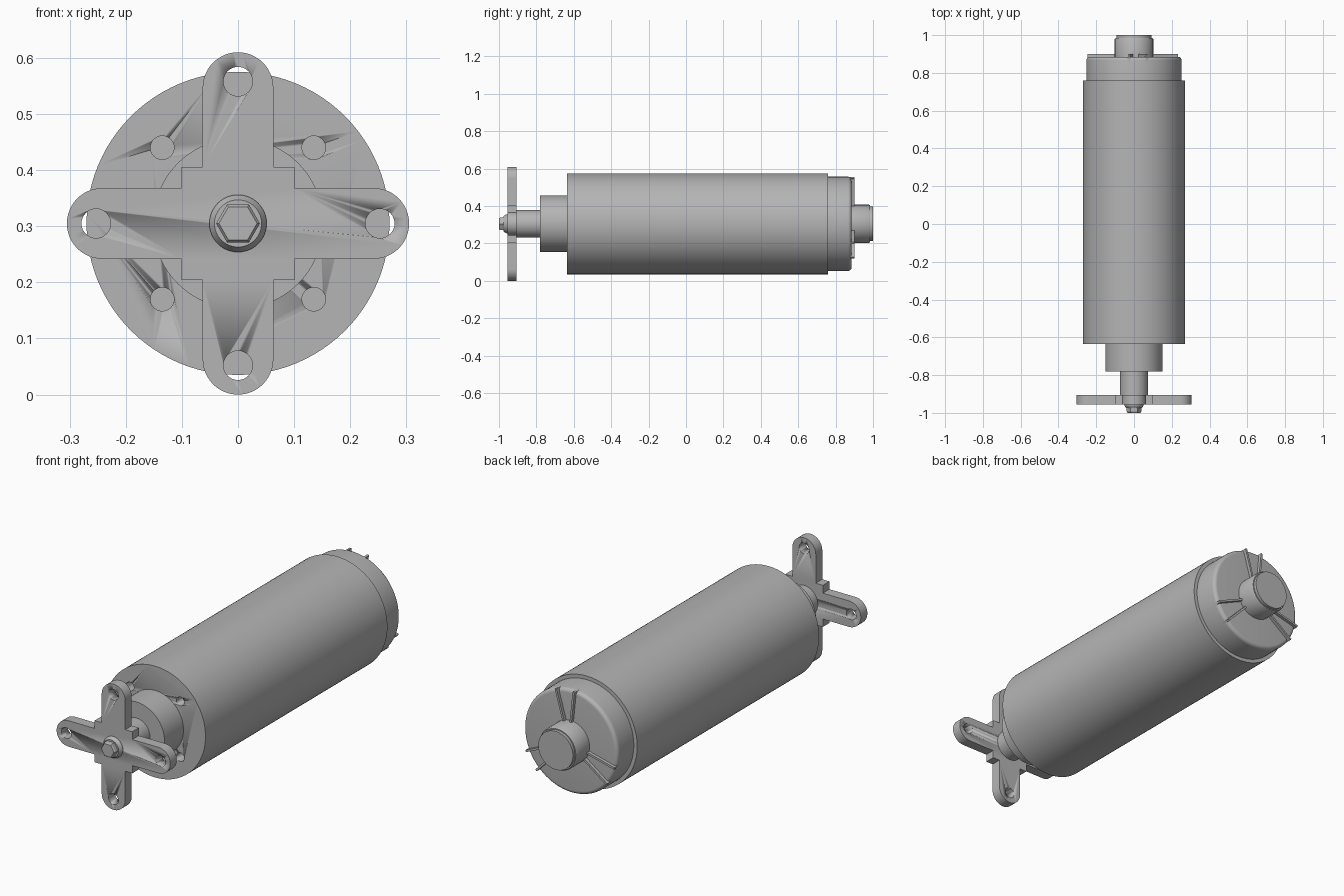
import bpy, bmesh
from math import pi, sin, cos, radians
from mathutils import Matrix, Vector

if "Cube" in bpy.data.objects:
    bpy.data.objects.remove(bpy.data.objects["Cube"])

AXIS_Z = 0.305
SEGMENTS = 96

metal = bpy.data.materials.new("grey metal")
metal.use_nodes = True
GREY = (0.46, 0.46, 0.46, 1)
metal.diffuse_color = GREY
metal.node_tree.nodes["Principled BSDF"].inputs["Base Color"].default_value = GREY


def finish(name, bm, smooth=True):
    bmesh.ops.recalc_face_normals(bm, faces=bm.faces)
    mesh = bpy.data.meshes.new(name)
    bm.to_mesh(mesh)
    bm.free()
    mesh.materials.append(metal)
    obj = bpy.data.objects.new(name, mesh)
    bpy.context.collection.objects.link(obj)
    if smooth:
        bpy.ops.object.select_all(action='DESELECT')
        obj.select_set(True)
        bpy.context.view_layer.objects.active = obj
        bpy.ops.object.shade_smooth_by_angle(angle=radians(30))
    return obj


def turned(name, profile, sides=SEGMENTS, x=0, z=AXIS_Z, smooth=True):
    """Capped solid of revolution along y from (radius, y) pairs."""
    bm = bmesh.new()
    rings = [[bm.verts.new((x + r * cos(2 * pi * i / sides), y,
                            z + r * sin(2 * pi * i / sides)))
              for i in range(sides)] for r, y in profile]
    for a, b in zip(rings, rings[1:]):
        for i in range(sides):
            j = (i + 1) % sides
            bm.faces.new((a[i], a[j], b[j], b[i]))
    bm.faces.new(rings[0])
    bm.faces.new(rings[-1])
    return finish(name, bm, smooth)


def drill(obj, cutters):
    """Subtract cutters, bake the result and discard them."""
    for c in cutters:
        mod = obj.modifiers.new("hole", 'BOOLEAN')
        mod.operation = 'DIFFERENCE'
        mod.solver = 'EXACT'
        mod.object = c
        c.hide_render = True
    graph = bpy.context.evaluated_depsgraph_get()
    mesh = bpy.data.meshes.new_from_object(obj.evaluated_get(graph))
    obj.modifiers.clear()
    obj.data = mesh
    for c in cutters:
        bpy.data.objects.remove(c)


# Main motor housing with four screw holes in its front face
housing = turned("motor_housing", [(0.27, -0.635), (0.27, 0.76)])
drill(housing, [turned("hole_cutter", [(0.021, -0.7), (0.021, -0.57)], 32,
                       sx * 0.135, AXIS_Z + sz * 0.135)
                for sx in (-1, 1) for sz in (-1, 1)])

# Front collar and output shaft
turned("front_collar", [(0.152, -0.78), (0.152, -0.63)])
turned("output_shaft", [(0.074, -0.92), (0.074, -0.77)])

# Rear cap with a rounded rim
rim = 0.018
corner = [(0.252 - rim + rim * cos(t * pi / 12), 0.885 - rim + rim * sin(t * pi / 12))
          for t in range(7)]
turned("rear_cap", [(0.252, 0.75)] + corner)

# Rear boss with a stepped end
turned("rear_boss", [(0.102, 0.88), (0.102, 0.978), (0.098, 0.985),
                     (0.093, 0.985), (0.093, 1.0)])

# Three pairs of thin ribs on the rear cap
for pair in range(3):
    for side in (-1, 1):
        angle = radians(5 + 120 * pair + 11 * side)
        bm = bmesh.new()
        bmesh.ops.create_cube(bm, size=1)
        bmesh.ops.scale(bm, vec=(0.01, 0.045, 0.16), verts=bm.verts)
        bmesh.ops.translate(bm, vec=(0, 0.878, 0.172), verts=bm.verts)
        bmesh.ops.transform(bm, verts=bm.verts, matrix=Matrix.Translation(
            (0, 0, AXIS_Z)) @ Matrix.Rotation(angle, 4, 'Y'))
        finish("rear_rib", bm, False)

# Cross-shaped mounting horn: one arm outline repeated by quarter turns
HALF, REACH, HUB = 0.063, 0.242, 0.101
arm = [(HUB, -HUB), (HUB, -HALF)]
arm += [(REACH + HALF * cos(a), HALF * sin(a))
        for a in (radians(-90 + 180 * i / 24) for i in range(25))]
arm += [(HUB, HALF)]
outline = [Matrix.Rotation(q * pi / 2, 2) @ Vector(p) for q in range(4) for p in arm]
bm = bmesh.new()
face = bm.faces.new([bm.verts.new((p.x, -0.955, AXIS_Z + p.y)) for p in outline])
extruded = bmesh.ops.extrude_face_region(bm, geom=[face])["geom"]
bmesh.ops.translate(bm, vec=(0, 0.05, 0),
                    verts=[v for v in extruded if isinstance(v, bmesh.types.BMVert)])
horn = finish("cross_horn", bm)
drill(horn, [turned("hole_cutter", [(0.026, -1.0), (0.026, -0.85)], 32,
                    0.253 * cos(q * pi / 2), AXIS_Z + 0.253 * sin(q * pi / 2))
             for q in range(4)])

# Flanged hex screw holding the horn
turned("screw_flange", [(0.051, -0.95), (0.051, -0.96), (0.042, -0.975)])
turned("hex_head", [(0.039, -0.965), (0.039, -0.993), (0.034, -1.0)], 6, smooth=False)
